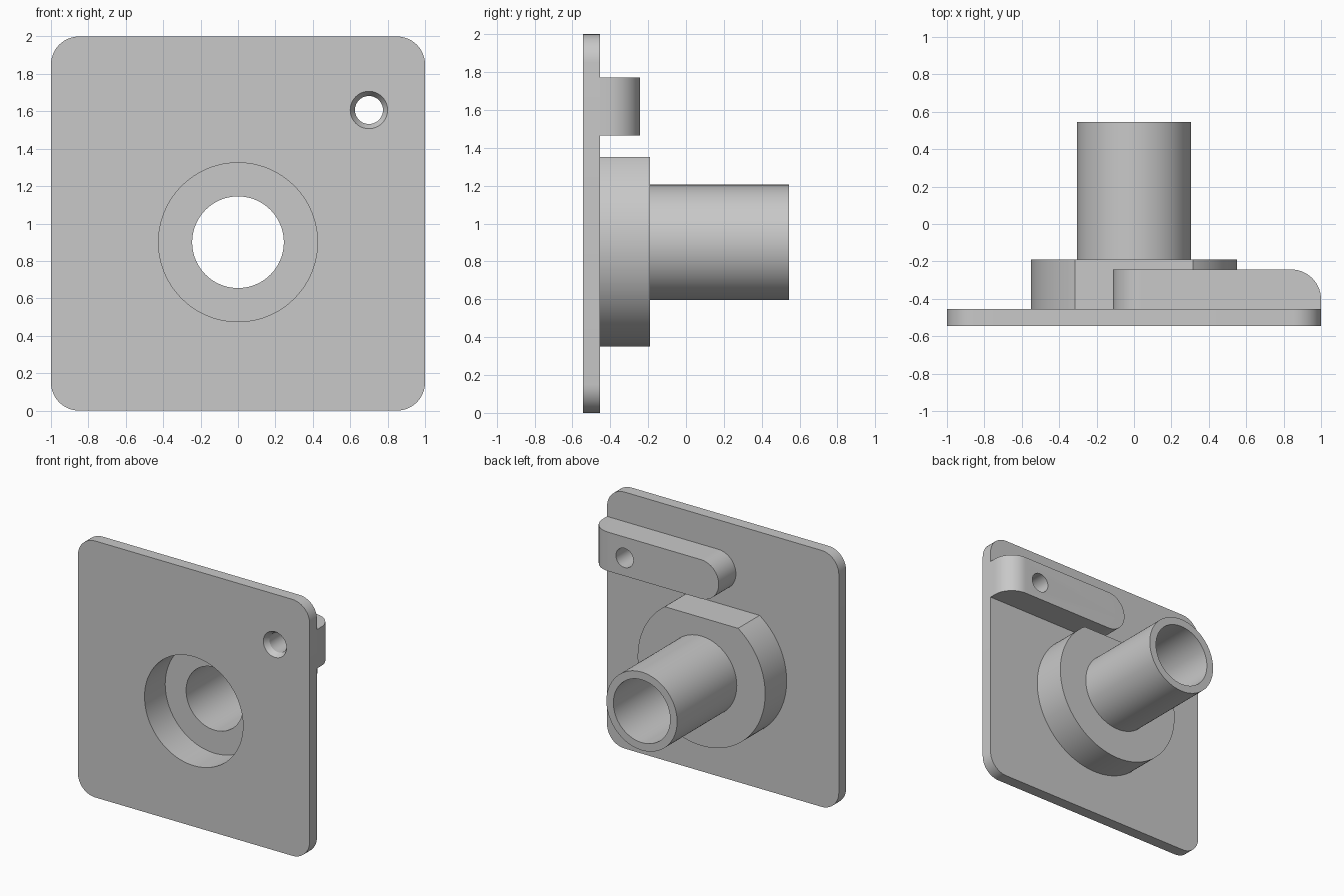
import bpy
import bmesh
from math import sin, cos, asin, pi, radians

cube = bpy.data.objects.get("Cube")
if cube:
    bpy.data.objects.remove(cube, do_unlink=True)

grey = bpy.data.materials.new("light grey")
grey.use_nodes = True
COLOUR = (0.58, 0.58, 0.58, 1)
grey.diffuse_color = COLOUR
grey.node_tree.nodes["Principled BSDF"].inputs["Base Color"].default_value = COLOUR

# Depths along y
FRONT, PLATE_BACK, HUB_BACK, TUBE_BACK = -0.545, -0.455, -0.19, 0.545
POCKET_FLOOR = -0.29
HUB_Z = 0.9
SCREW = (0.7, 1.607)


def arc(cx, cz, r, a0, a1, n):
    """Points on an arc in the xz plane."""
    return [(cx + r * cos(a0 + (a1 - a0) * i / n),
             cz + r * sin(a0 + (a1 - a0) * i / n)) for i in range(n + 1)]


def circle(cx, cz, r, n=96):
    return arc(cx, cz, r, 0, 2 * pi, n)[:-1]


def prism(name, outline, y0, y1, back=None):
    """Solid between an outline at y0 and another (or the same) at y1."""
    bm = bmesh.new()
    a = [bm.verts.new((x, y0, z)) for x, z in outline]
    b = [bm.verts.new((x, y1, z)) for x, z in (back or outline)]
    bm.faces.new(a)
    bm.faces.new(b[::-1])
    for i in range(len(a)):
        j = (i + 1) % len(a)
        bm.faces.new((a[i], b[i], b[j], a[j]))
    bmesh.ops.recalc_face_normals(bm, faces=bm.faces)
    mesh = bpy.data.meshes.new(name)
    bm.to_mesh(mesh)
    bm.free()
    mesh.materials.append(grey)
    obj = bpy.data.objects.new(name, mesh)
    bpy.context.collection.objects.link(obj)
    return obj


def finish(obj, cutters=()):
    """Cut the holes, then smooth the round walls."""
    bpy.ops.object.select_all(action="DESELECT")
    bpy.context.view_layer.objects.active = obj
    obj.select_set(True)
    for cutter in cutters:
        mod = obj.modifiers.new("hole", "BOOLEAN")
        mod.operation = "DIFFERENCE"
        mod.solver = "EXACT"
        mod.object = cutter
        bpy.ops.object.modifier_apply(modifier=mod.name)
    bpy.ops.object.shade_smooth_by_angle(angle=radians(25))


# Hole cutters
pocket = prism("pocket_cutter", circle(0, HUB_Z, 0.425), FRONT - 0.1, POCKET_FLOOR)
bore = prism("bore_cutter", circle(0, HUB_Z, 0.245), FRONT - 0.1, TUBE_BACK + 0.1)
screw = prism("screw_cutter", circle(*SCREW, 0.075, 48), FRONT - 0.1, 0)
sink = prism("countersink_cutter", circle(*SCREW, 0.125, 48), FRONT - 0.04,
             FRONT + 0.04, circle(*SCREW, 0.075, 48))
cutters = [pocket, bore, screw, sink]

# Square plate with rounded corners
R = 0.15
outline = []
for k, (x, z) in enumerate([(1 - R, 2 - R), (R - 1, 2 - R), (R - 1, R), (1 - R, R)]):
    outline += arc(x, z, R, k * pi / 2, (k + 1) * pi / 2, 12)
plate = prism("mounting_plate", outline, FRONT, PLATE_BACK)
finish(plate, [pocket, screw, sink])

# Round hub with a flat cut across its top
flat = asin(0.45 / 0.55)
hub = prism("hub", arc(0, HUB_Z, 0.55, pi - flat, 2 * pi + flat, 96), PLATE_BACK, HUB_BACK)
finish(hub, [pocket, bore])

# Hollow tube
tube = prism("tube", circle(0, HUB_Z, 0.305), HUB_BACK, TUBE_BACK)
finish(tube, [bore])

# Side lug: round inner end, rounded outer back edge
LOW, HIGH, LUG_BACK = 1.466, 1.77, -0.243
half = (HIGH - LOW) / 2
lug_outline = arc(half - 0.112, LOW + half, half, pi / 2, 3 * pi / 2, 32)
lug_outline += [(1, LOW), (1, HIGH)]
lug = prism("side_lug", lug_outline, PLATE_BACK, LUG_BACK)
bm = bmesh.new()
bm.from_mesh(lug.data)
corner = [e for e in bm.edges
          if all(v.co.x > 0.99 and v.co.y > LUG_BACK - 0.01 for v in e.verts)]
bmesh.ops.bevel(bm, geom=corner, offset=0.16, segments=14, profile=0.5, affect="EDGES")
bm.to_mesh(lug.data)
bm.free()
finish(lug, [screw])

for cutter in cutters:
    bpy.data.objects.remove(cutter, do_unlink=True)
